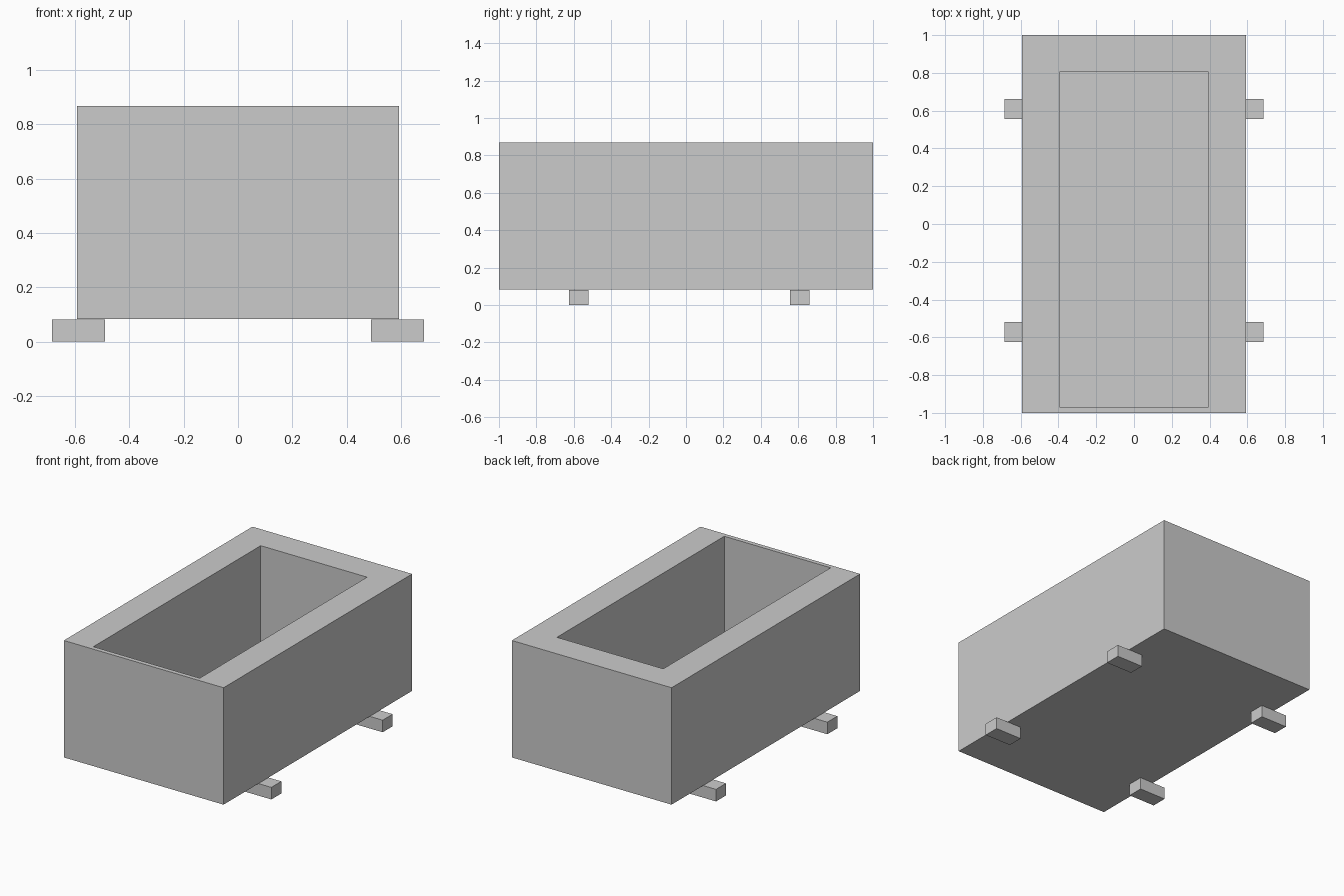
import bpy
import bmesh

cube = bpy.data.objects.get("Cube")
if cube:
    bpy.data.objects.remove(cube, do_unlink=True)

# Single plain grey for everything
GREY = (0.6, 0.6, 0.6, 1.0)
grey = bpy.data.materials.new("plain_grey")
grey.use_nodes = True
grey.diffuse_color = GREY
grey.node_tree.nodes["Principled BSDF"].inputs["Base Color"].default_value = GREY


def box_mesh(bm, low, high):
    """Add an axis-aligned box between two corners."""
    verts = bmesh.ops.create_cube(bm, size=1)["verts"]
    for v in verts:
        for i in range(3):
            v.co[i] = low[i] if v.co[i] < 0 else high[i]
    return verts


def finish(bm, name):
    mesh = bpy.data.meshes.new(name)
    bm.to_mesh(mesh)
    bm.free()
    mesh.materials.append(grey)
    obj = bpy.data.objects.new(name, mesh)
    bpy.context.collection.objects.link(obj)
    return obj


# Trough: inset the top face, move its rim off centre, then extrude it down
bm = bmesh.new()
box_mesh(bm, (-0.593, -1, 0.083), (0.593, 1, 0.868))
bm.faces.ensure_lookup_table()
top = max(bm.faces, key=lambda f: f.calc_center_median().z)
bmesh.ops.inset_region(bm, faces=[top], thickness=0.1)
for v in top.verts:
    v.co.x = 0.395 if v.co.x > 0 else -0.395
    v.co.y = 0.805 if v.co.y > 0 else -0.97
inner = bmesh.ops.extrude_discrete_faces(bm, faces=[top])["faces"][0]
for v in inner.verts:
    v.co.z = 0.14
bmesh.ops.recalc_face_normals(bm, faces=bm.faces[:])
finish(bm, "trough")

# Four short feet sticking out past the sides
for end, y in (("front", -0.573), ("back", 0.608)):
    for side, x in (("left", 0.588), ("right", -0.588)):
        bm = bmesh.new()
        box_mesh(bm, (x - 0.098, y - 0.053, 0), (x + 0.098, y + 0.053, 0.081))
        finish(bm, f"{end}_{side}_foot")
